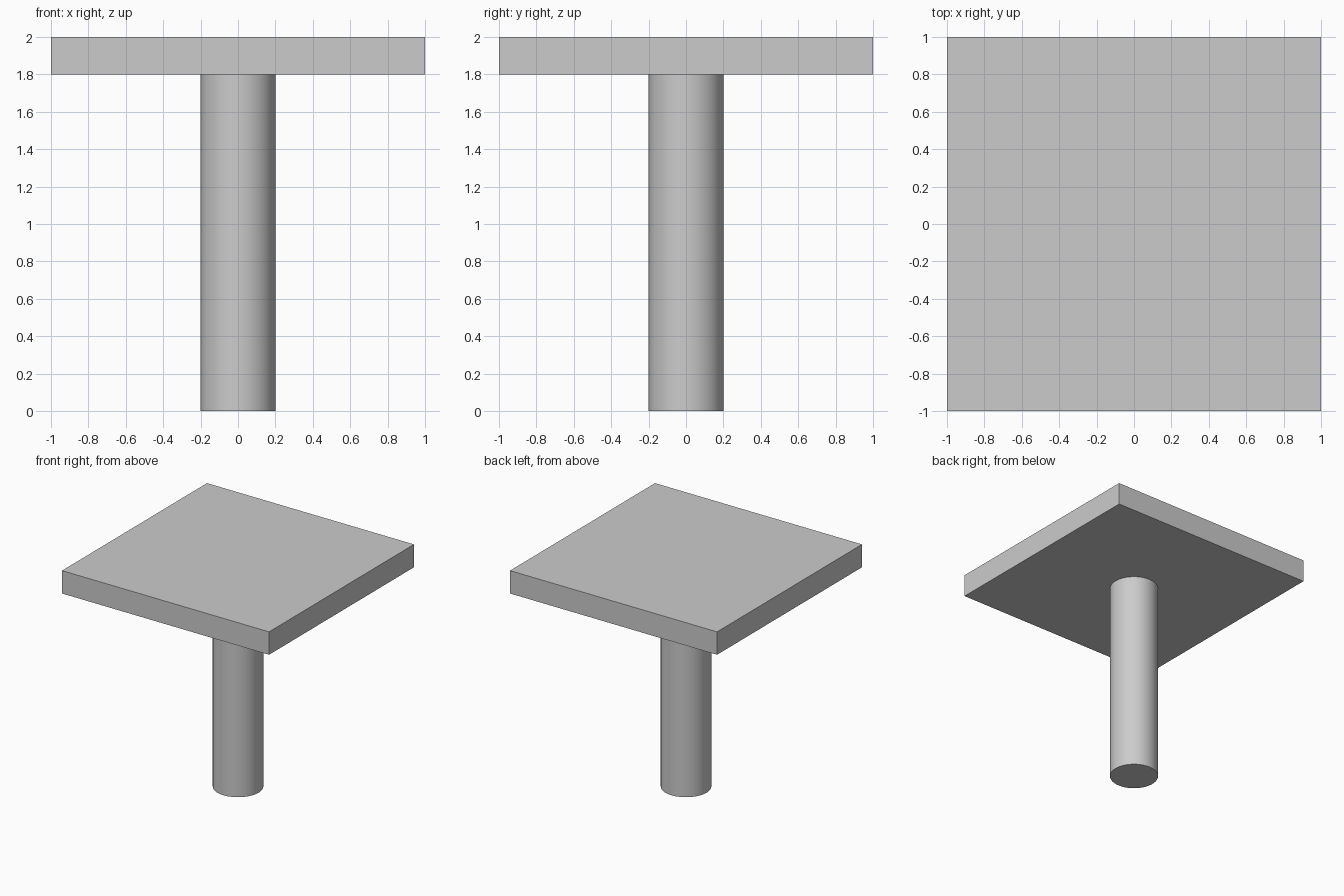
import bpy
from math import radians

if "Cube" in bpy.data.objects:
    bpy.data.objects.remove(bpy.data.objects["Cube"])

# Square table top
bpy.ops.mesh.primitive_cube_add(size=1, location=(0, 0, 1.9))
top = bpy.context.object
top.name = "table_top"
top.scale = (2, 2, 0.2)
bpy.ops.object.transform_apply(location=False, rotation=False, scale=True)

# Round central leg
bpy.ops.mesh.primitive_cylinder_add(vertices=64, radius=0.2, depth=1.8, location=(0, 0, 0.9))
leg = bpy.context.object
leg.name = "central_leg"
bpy.ops.object.shade_smooth_by_angle(angle=radians(30))
